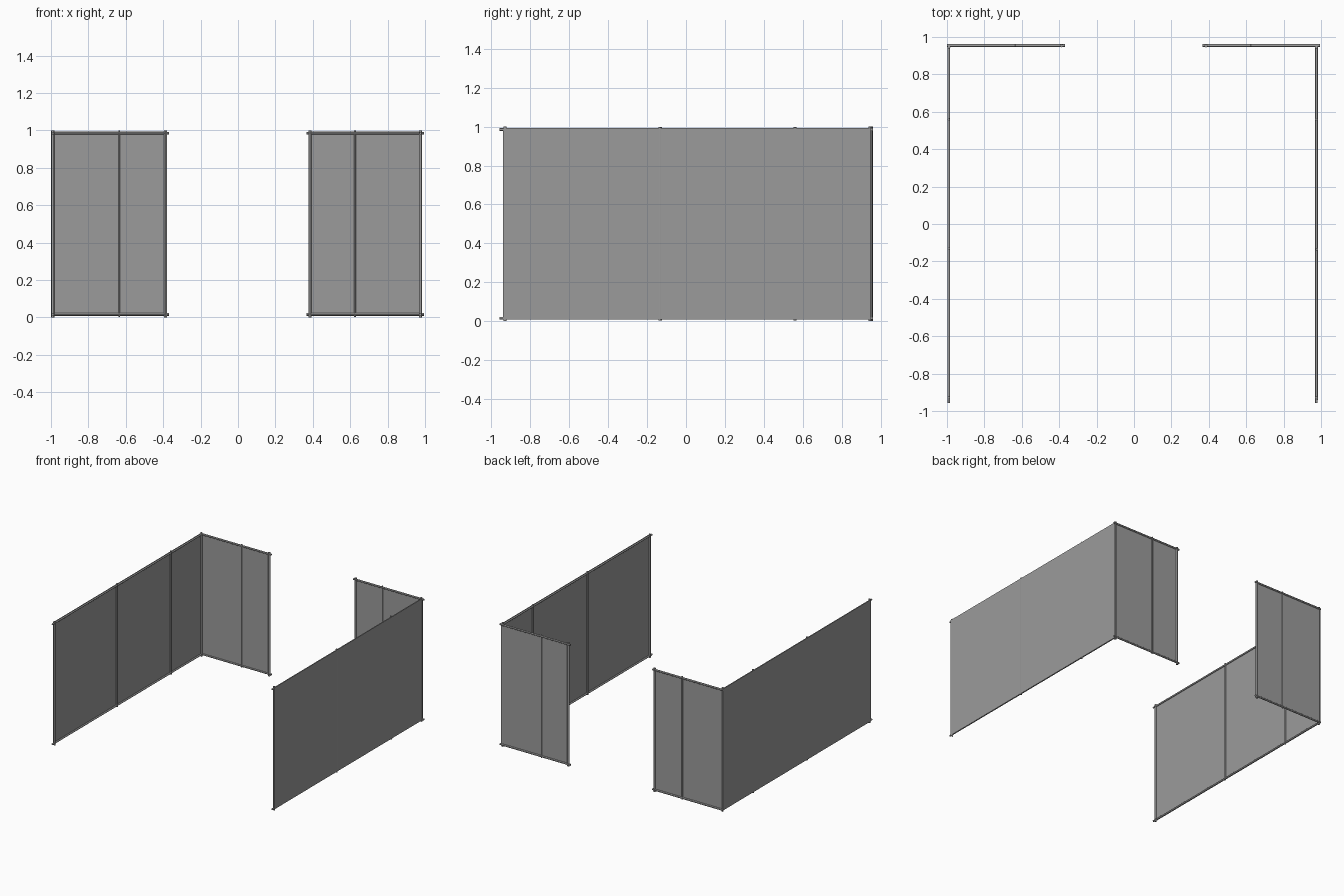
import bpy
from mathutils import Vector

if "Cube" in bpy.data.objects:
    bpy.data.objects.remove(bpy.data.objects["Cube"])

grey = bpy.data.materials.new("mid grey")
grey.diffuse_color = (0.33, 0.33, 0.33, 1)
grey.use_nodes = True
grey.node_tree.nodes["Principled BSDF"].inputs["Base Color"].default_value = grey.diffuse_color


def tube(name, a, b, r):
    """Round bar between two points."""
    a, b = Vector(a), Vector(b)
    bpy.ops.mesh.primitive_cylinder_add(vertices=12, radius=r, depth=(b - a).length,
                                        location=(a + b) / 2)
    ob = bpy.context.object
    ob.rotation_euler = (b - a).to_track_quat('Z', 'Y').to_euler()
    ob.name = name
    ob.data.materials.append(grey)
    bpy.ops.object.shade_smooth_by_angle()


def sheet(name, lo, hi):
    """Thin flat panel between two corners."""
    lo, hi = Vector(lo), Vector(hi)
    bpy.ops.mesh.primitive_cube_add(size=1, location=(lo + hi) / 2)
    ob = bpy.context.object
    ob.scale = hi - lo
    ob.name = name
    ob.data.materials.append(grey)


RAILS = (("bottom", 0.016), ("top", 0.985))

# Side walls: sheet on the outside, bars on the inside
# (wall x, outward direction, post that shows through the sheet)
for side, x, out, shown in (("left", -0.990, -1, 0.56), ("right", 0.975, 1, -0.135)):
    s = sorted((x + out * 0.0055, x + out * 0.0075))
    sheet(side + "_wall_sheet", (s[0], -0.94, 0.01), (s[1], 0.955, 0.993))
    for n, z in RAILS:
        tube(f"{side}_wall_{n}_rail", (x, -0.957, z), (x, 0.957, z), 0.0065)
    for y in (-0.13, 0.56):
        yy = shown if abs(y - shown) < 0.1 else y
        shift = out * 0.0015 if yy == shown else 0
        tube(side + "_wall_middle_post", (x + shift, yy, 0.003), (x + shift, yy, 0.999), 0.007)
    tube(side + "_wall_front_post", (x, -0.93, 0), (x, -0.93, 1), 0.0075)
    tube(side + "_corner_post", (x, 0.947, 0), (x, 0.947, 1), 0.0085)

# Back walls: sheet between the bars, leaving the doorway open
for side, outer, inner, mid, end in (("left", -1.0, -0.37, -0.635, -0.387),
                                     ("right", 0.995, 0.365, 0.625, 0.385)):
    x = sorted((outer * 0.99, end))
    sheet(side + "_back_sheet", (x[0], 0.952, 0.01), (x[1], 0.954, 0.993))
    for n, z in RAILS:
        tube(f"{side}_back_{n}_rail", (outer, 0.954, z), (inner, 0.954, z), 0.0075)
    tube(side + "_back_middle_post", (mid, 0.953, 0.003), (mid, 0.953, 0.999), 0.005)
    tube(side + "_doorway_post", (end, 0.953, 0), (end, 0.953, 1), 0.0085)
